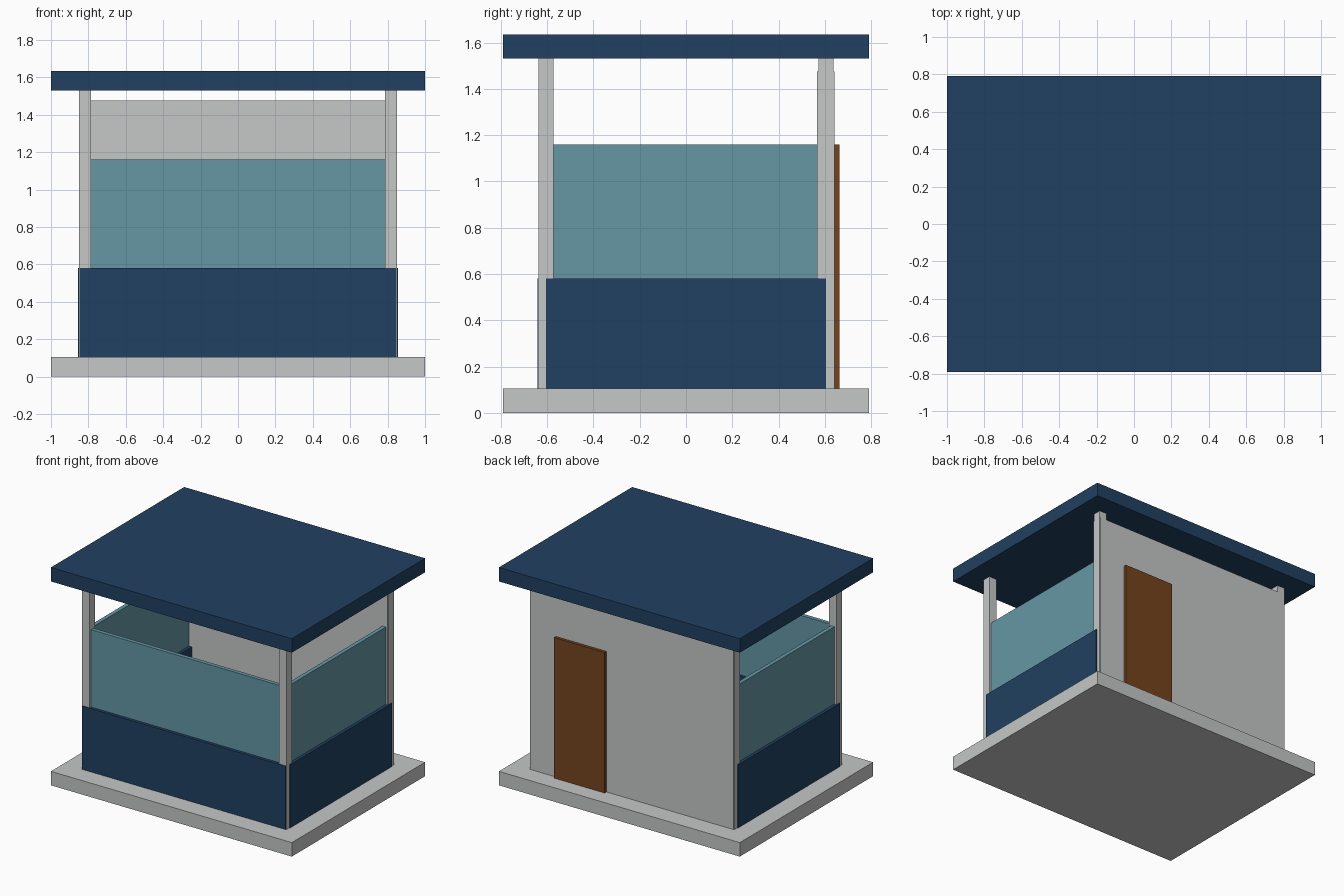
import bpy

if "Cube" in bpy.data.objects:
    bpy.data.objects.remove(bpy.data.objects["Cube"])


def material(name, rgb):
    m = bpy.data.materials.new(name)
    m.diffuse_color = (*rgb, 1.0)
    m.use_nodes = True
    m.node_tree.nodes["Principled BSDF"].inputs["Base Color"].default_value = m.diffuse_color
    return m


GREY = material("light grey", (0.558, 0.578, 0.565))
NAVY = material("navy blue", (0.0152, 0.0513, 0.1195))
TEAL = material("teal glass", (0.130, 0.309, 0.376))
BROWN = material("door brown", (0.175, 0.056, 0.013))


def box(name, mat, x, y, z):
    """Box spanning the given (min, max) range on each axis."""
    spans = (x, y, z)
    bpy.ops.mesh.primitive_cube_add(size=1)
    ob = bpy.context.object
    ob.name = name
    for v in ob.data.vertices:
        v.co = [(a + b) / 2 + c * (b - a) for (a, b), c in zip(spans, v.co)]
    ob.data.materials.append(mat)
    return ob


def around(c, width):
    return (c - width / 2, c + width / 2)


PX, PY = 0.8175, 0.6045          # post centre lines
POST, WALL, GLASS = 0.064, 0.076, 0.03
FLOOR, SILL, GLASS_TOP, WALL_TOP, EAVE = 0.105, 0.58, 1.16, 1.475, 1.53

# Floor slab and flat roof
box("floor_slab", GREY, (-1, 1), (-0.79, 0.79), (0, FLOOR))
box("roof", NAVY, (-1, 1), (-0.79, 0.79), (EAVE, 1.635))

# Corner posts
for sx, side in ((-1, "left"), (1, "right")):
    for sy, end in ((-1, "front"), (1, "back")):
        box(f"{end}_{side}_post", GREY, around(sx * PX, POST),
            around(sy * PY, POST), (FLOOR, EAVE))

# Back wall with door
box("back_wall", GREY, (-0.846, 0.846), around(PY, WALL), (FLOOR, WALL_TOP))
box("door", BROWN, (0.21, 0.63), (PY + WALL / 2 - 0.01, 0.664), (FLOOR, GLASS_TOP))

# Front half wall and glass
box("front_half_wall", NAVY, (-0.846, 0.846), around(-PY, WALL), (FLOOR, SILL))
box("front_glass", TEAL, (-0.79, 0.79), around(-PY, GLASS), (SILL, GLASS_TOP))

# Side half walls and glass
for s, side in ((-1, "left"), (1, "right")):
    box(f"{side}_half_wall", NAVY, around(s * PX, WALL), (-PY, PY), (FLOOR, SILL))
    box(f"{side}_glass", TEAL, around(s * PX, GLASS), (-0.575, 0.57), (SILL, GLASS_TOP))
